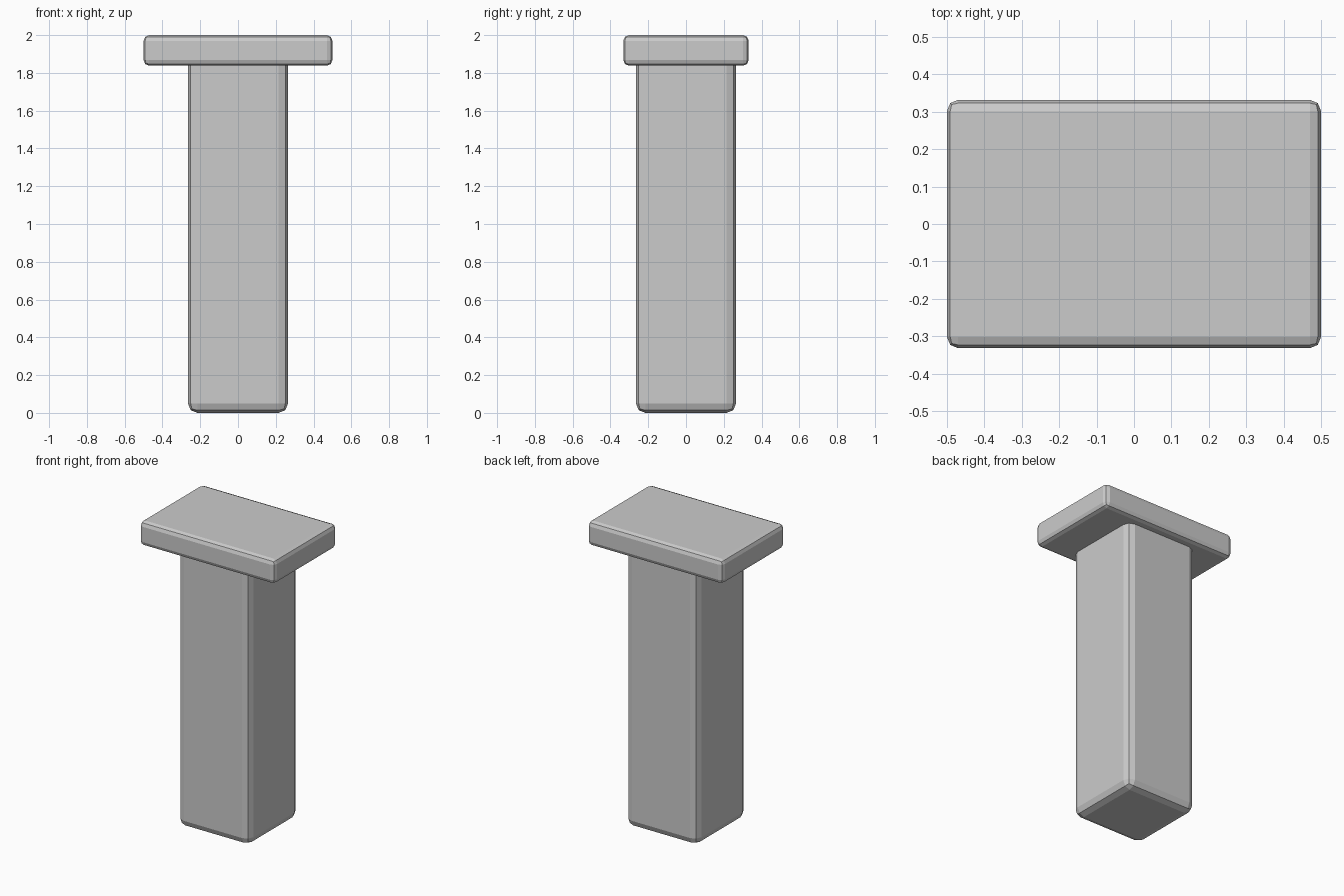
import bpy

if "Cube" in bpy.data.objects:
    bpy.data.objects.remove(bpy.data.objects["Cube"])


def rounded_block(name, size, z_bottom, bevel):
    """Box standing at z_bottom with a two-segment bevel on all edges."""
    bpy.ops.mesh.primitive_cube_add(size=1, location=(0, 0, z_bottom + size[2] / 2))
    block = bpy.context.object
    block.name = name
    block.scale = size
    bpy.ops.object.transform_apply(location=False, rotation=False, scale=True)
    mod = block.modifiers.new("Bevel", 'BEVEL')
    mod.width = bevel
    mod.segments = 2
    return block


# Square post, running up through the cap to its top face
rounded_block("post", (0.53, 0.53, 2.0), 0.0, 0.05)

# Rectangular cap slab
rounded_block("cap", (1.0, 0.664, 0.162), 1.838, 0.03)
